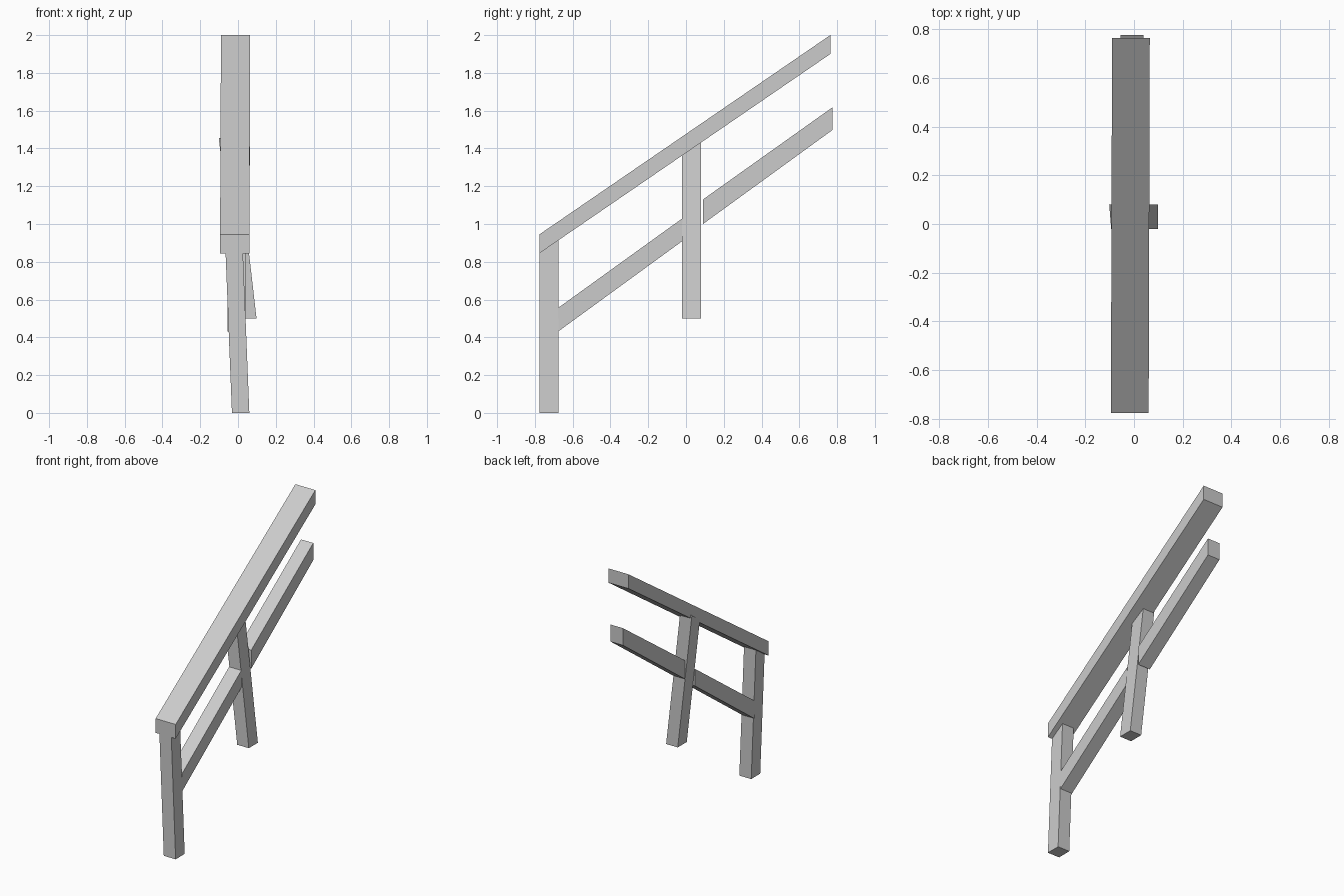
import bpy

if "Cube" in bpy.data.objects:
    bpy.data.objects.remove(bpy.data.objects["Cube"])


def prism(name, profile, left, right):
    """Extrude a (y, z) side profile across x; left/right give x at each (y, z)."""
    n = len(profile)
    verts = [(left(y, z), y, z) for y, z in profile]
    verts += [(right(y, z), y, z) for y, z in profile]
    faces = [tuple(reversed(range(n))), tuple(range(n, 2 * n))]
    faces += [(i, (i + 1) % n, (i + 1) % n + n, i + n) for i in range(n)]
    mesh = bpy.data.meshes.new(name)
    mesh.from_pydata(verts, [], faces)
    obj = bpy.data.objects.new(name, mesh)
    bpy.context.collection.objects.link(obj)
    return obj


def sloped(y0, z0, y1, z1, h0, h1):
    """Sloping bar with plumb-cut ends; z0, z1 are the lower edge."""
    return [(y0, z0), (y1, z1), (y1, z1 + h1), (y0, z0 + h0)]


def bar(name, profile, x0, x1, skew=0.0):
    return prism(name, profile,
                 lambda y, z: x0 + skew * y, lambda y, z: x1 + skew * y)


def post(name, y0, y1, foot, top0, top1, x, width, lean):
    """Leaning post whose top is cut to the handrail slope."""
    profile = [(y0, foot), (y1, foot), (y1, top1), (y0, top0)]
    edge = lambda y, z: x + lean * (z - foot)
    return prism(name, profile, edge, lambda y, z: edge(y, z) + width)


# Wide sloping handrail, very slightly skewed
bar("handrail", sloped(-0.776, 0.845, 0.764, 1.9, 0.1, 0.1), -0.0925, 0.0625, 0.003)

# Leaning posts
post("front_post", -0.776, -0.676, 0.0, 0.85, 0.918, -0.032, 0.092, -0.04)
post("middle_post", -0.02, 0.08, 0.5, 1.385, 1.455, 0.008, 0.09, -0.115)

# Lower rail, interrupted by the middle post
bar("lower_rail_front", sloped(-0.678, 0.43, -0.019, 0.91, 0.125, 0.12), -0.055, 0.04)
bar("lower_rail_back", sloped(0.09, 1.0, 0.776, 1.498, 0.13, 0.12), -0.055, 0.04)
